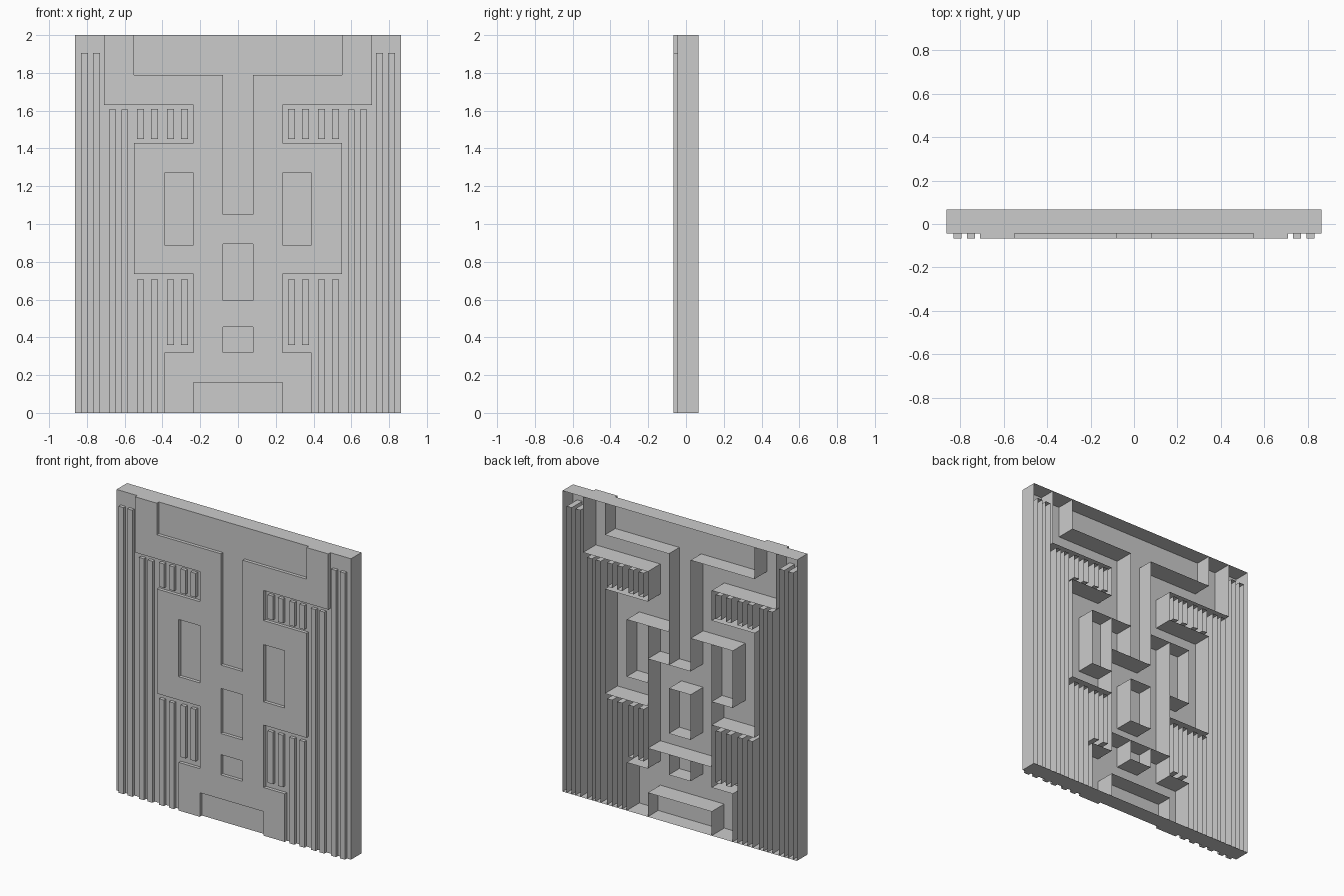
import bpy, bmesh

if "Cube" in bpy.data.objects:
    bpy.data.objects.remove(bpy.data.objects["Cube"])

W, H = 0.862, 2.0                       # half width, height
BACK, BASE, RAISED = 0.066, -0.044, -0.066


def mirrored(rects):
    return rects + [(-b, -a, lo, hi) for a, b, lo, hi in rects]


def inside(x, z, rects):
    return any(a < x < b and lo < z < hi for a, b, lo, hi in rects)


def finish(name, bm):
    bmesh.ops.dissolve_limit(bm, angle_limit=0.01, verts=bm.verts[:], edges=bm.edges[:])
    mesh = bpy.data.meshes.new(name)
    bm.to_mesh(mesh)
    bm.free()
    bpy.context.collection.objects.link(bpy.data.objects.new(name, mesh))


def shell(name, rects, holes, y, outer_only=False):
    """Flat front made of rects minus holes, with walls running to the open back."""
    bm = bmesh.new()
    verts = {}

    def v(x, yy, z):
        key = (x, yy, z)
        if key not in verts:
            verts[key] = bm.verts.new(key)
        return verts[key]

    every = rects + holes
    xs = sorted({c for r in every for c in r[:2]})
    zs = sorted({c for r in every for c in r[2:]})
    for x0, x1 in zip(xs, xs[1:]):
        for z0, z1 in zip(zs, zs[1:]):
            cx, cz = (x0 + x1) / 2, (z0 + z1) / 2
            if inside(cx, cz, rects) and not inside(cx, cz, holes):
                bm.faces.new([v(x0, y, z0), v(x1, y, z0), v(x1, y, z1), v(x0, y, z1)])
    rim = [(e.link_loops[0].vert, e.link_loops[0].link_loop_next.vert)
           for e in bm.edges if e.is_boundary]
    for a, b in rim:
        (ax, _, az), (bx, _, bz) = a.co, b.co
        on_edge = (abs(ax) > W - .001 and abs(bx) > W - .001) or \
                  (max(az, bz) < .001) or (min(az, bz) > H - .001)
        if on_edge or not outer_only:
            ka = next(k for k in verts if verts[k] is a)
            kb = next(k for k in verts if verts[k] is b)
            bm.faces.new([b, a, v(ka[0], BACK, ka[2]), v(kb[0], BACK, kb[2])])
    finish(name, bm)


# Raised central relief: shoulders, cheeks, middle column and feet
relief = mirrored([
    (0.55, 0.71, 1.63, 2.0),
    (0.08, 0.55, 1.63, 1.79),
    (0.08, 0.235, 0.16, 1.63),
    (0.235, 0.55, 0.735, 1.43),
    (0.235, 0.39, 0.0, 0.32),
]) + [(-0.235, 0.235, 0.16, 1.05)]
openings = mirrored([(0.235, 0.39, 0.89, 1.27)]) + [
    (-0.08, 0.08, 0.595, 0.895), (-0.08, 0.08, 0.32, 0.455)]

# Raised vertical bars
side_bars = mirrored([(x, x + 0.037, 0.0, 1.905) for x in (0.731, 0.795)]
                     + [(x, x + 0.036, 0.0, 1.605) for x in (0.582, 0.646)])
upper_bars = mirrored([(x, x + 0.037, 1.45, 1.61) for x in (0.265, 0.339, 0.424, 0.498)])
lower_bars = mirrored([(x, x + 0.037, 0.36, 0.705) for x in (0.265, 0.339)]
                      + [(x, x + 0.037, 0.0, 0.705) for x in (0.424, 0.498)])

shell("central_relief", relief, openings, RAISED)
shell("side_bars", side_bars, [], RAISED)
shell("upper_bars", upper_bars, [], RAISED)
shell("lower_bars", lower_bars, [], RAISED)

# Recessed base: the panel cut away wherever something is raised
bars = side_bars + upper_bars + lower_bars
solid = []
for r in relief:
    solid.append(r)
shell("base_panel", [(-W, W, 0.0, H)], solid + bars, BASE, outer_only=True)
shell_floor = [o for o in openings]
bm = bmesh.new()
for a, b, lo, hi in shell_floor:
    bm.faces.new([bm.verts.new((x, BASE, z)) for x, z in ((a, lo), (b, lo), (b, hi), (a, hi))])
finish("opening_floors", bm)

# Ribs on the open back
bm = bmesh.new()
ribs = [(-0.235, 0.32, -0.235, 1.05), (0.235, 0.32, 0.235, 1.05),
        (0.08, 1.27, 0.235, 1.27), (-0.235, 1.27, -0.08, 1.27),
        (0.08, 1.05, 0.235, 1.05), (0.08, 0.455, 0.235, 0.455),
        (-0.235, 0.455, -0.08, 0.455)]
for x0, z0, x1, z1 in ribs:
    bm.faces.new([bm.verts.new(p) for p in (
        (x0, RAISED, z0), (x1, RAISED, z1), (x1, BACK, z1), (x0, BACK, z0))])
finish("back_ribs", bm)
